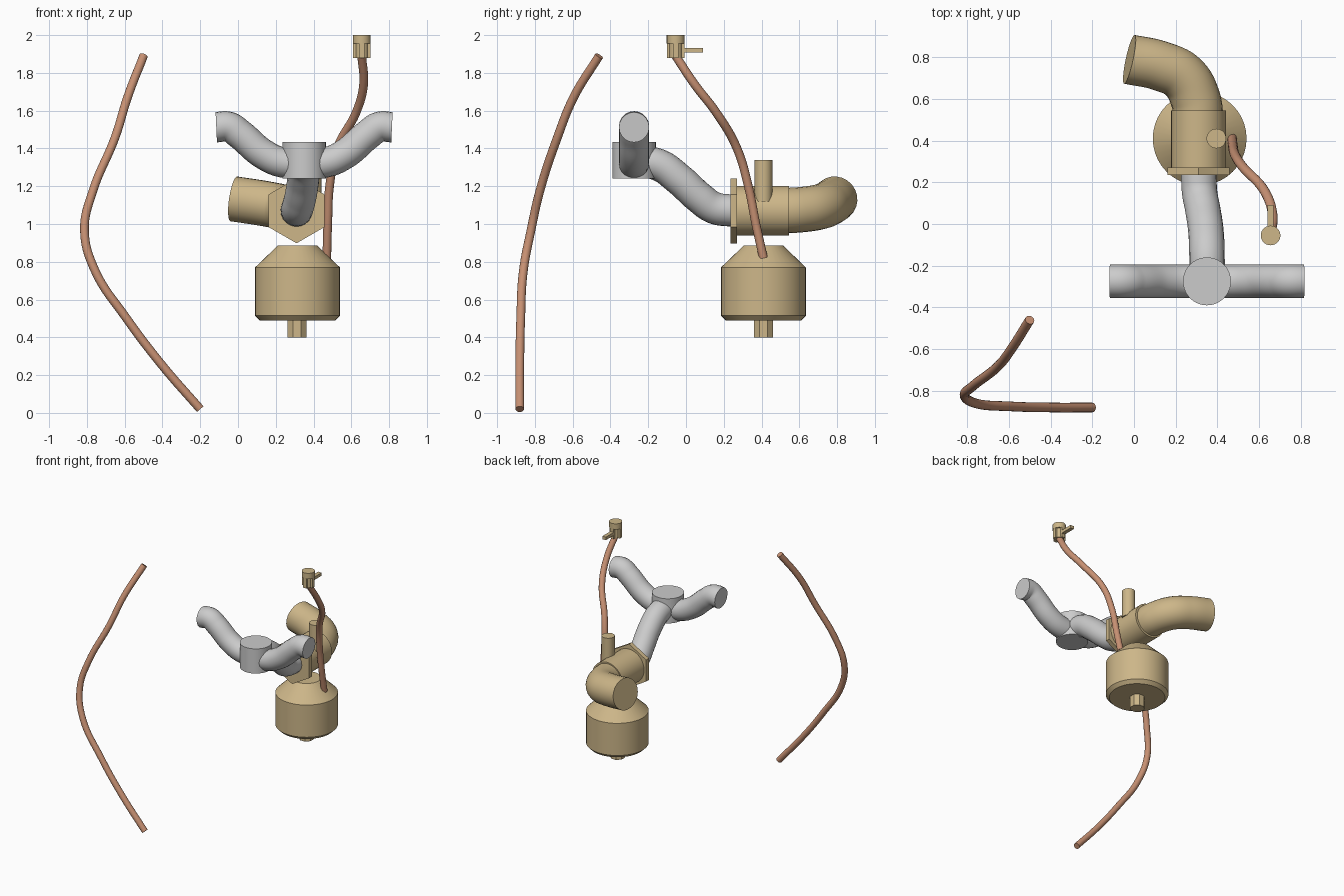
import bpy, bmesh, math
from mathutils import Vector, Matrix

if "Cube" in bpy.data.objects:
    bpy.data.objects.remove(bpy.data.objects["Cube"])


def material(name, rgb):
    m = bpy.data.materials.new(name)
    m.diffuse_color = (*rgb, 1)
    m.use_nodes = True
    m.node_tree.nodes["Principled BSDF"].inputs["Base Color"].default_value = m.diffuse_color
    return m


BRASS = material("brass", (0.61, 0.47, 0.25))
STEEL = material("pale grey", (0.60, 0.60, 0.60))
COPPER = material("copper", (0.57, 0.28, 0.17))


def finish(ob, name, mat):
    ob.name = name
    ob.data.materials.clear()
    ob.data.materials.append(mat)
    bpy.ops.object.select_all(action='DESELECT')
    ob.select_set(True)
    bpy.context.view_layer.objects.active = ob
    bpy.ops.object.shade_smooth_by_angle(angle=math.radians(35))
    return ob


def tube(name, mat, radius, points, sides=6):
    """Smooth capped pipe through the given points."""
    cu = bpy.data.curves.new(name, 'CURVE')
    cu.dimensions = '3D'
    cu.bevel_depth = radius
    cu.bevel_resolution = sides
    cu.resolution_u = 8
    cu.use_fill_caps = True
    sp = cu.splines.new('BEZIER')
    sp.bezier_points.add(len(points) - 1)
    for bp, p in zip(sp.bezier_points, points):
        bp.co = p
        bp.handle_left_type = bp.handle_right_type = 'AUTO'
    ob = bpy.data.objects.new(name, cu)
    bpy.context.collection.objects.link(ob)
    bpy.ops.object.select_all(action='DESELECT')
    ob.select_set(True)
    bpy.context.view_layer.objects.active = ob
    bpy.ops.object.convert(target='MESH')
    return finish(bpy.context.object, name, mat)


def lathe(name, mat, base, profile, axis='Z', sides=40, turn=0.0):
    """Capped solid of revolution; profile is (radius, distance along axis)."""
    bm = bmesh.new()
    rings = []
    for r, h in profile:
        ring = []
        for i in range(sides):
            a = turn + 2 * math.pi * i / sides
            u, v = r * math.cos(a), r * math.sin(a)
            co = (u, v, h) if axis == 'Z' else (u, h, v)
            ring.append(bm.verts.new(Vector(base) + Vector(co)))
        rings.append(ring)
    for a, b in zip(rings, rings[1:]):
        for i in range(sides):
            j = (i + 1) % sides
            bm.faces.new((a[i], a[j], b[j], b[i]))
    bm.faces.new(rings[0])
    bm.faces.new(rings[-1])
    bmesh.ops.recalc_face_normals(bm, faces=bm.faces)
    me = bpy.data.meshes.new(name)
    bm.to_mesh(me)
    bm.free()
    ob = bpy.data.objects.new(name, me)
    bpy.context.collection.objects.link(ob)
    return finish(ob, name, mat)


def box(name, mat, centre, size):
    bpy.ops.mesh.primitive_cube_add(size=1, location=centre)
    ob = bpy.context.object
    ob.scale = size
    return finish(ob, name, mat)


# Loose copper tube
tube("long_copper_tube", COPPER, 0.023, [
    (-0.2, -0.88, 0.02), (-0.4, -0.88, 0.25), (-0.59, -0.875, 0.5),
    (-0.76, -0.86, 0.76), (-0.813, -0.82, 0.97), (-0.77, -0.775, 1.17),
    (-0.65, -0.68, 1.46), (-0.585, -0.595, 1.67), (-0.5, -0.46, 1.89)])

# Copper tube from the tank to the tap
tube("short_copper_tube", COPPER, 0.023, [
    (0.47, 0.41, 0.82), (0.475, 0.37, 1.0), (0.485, 0.33, 1.2),
    (0.525, 0.27, 1.4), (0.625, 0.16, 1.59), (0.665, 0.045, 1.74),
    (0.655, -0.055, 1.89)])

# Tap: round cap over a ribbed neck, with a lever at the back
TX, TY = 0.655, -0.055
lathe("tap_cap", BRASS, (TX, TY, 0), [(0.047, 1.955), (0.047, 2.0)])
lathe("tap_neck", BRASS, (TX, TY, 0), [(0.035, 1.88), (0.035, 1.96)])
box("tap_rib_across", BRASS, (TX, TY, 1.918), (0.092, 0.03, 0.077))
box("tap_rib_along", BRASS, (TX, TY, 1.918), (0.03, 0.092, 0.077))
box("tap_lever", BRASS, (TX, 0.04, 1.92), (0.03, 0.10, 0.024))

# Three-way grey junction with two mirrored arms
JX, JY = 0.35, -0.275
lathe("junction", STEEL, (JX, JY, 0), [(0.115, 1.24), (0.115, 1.435)])
for side, s in (("left", -1), ("right", 1)):
    tube(side + "_arm", STEEL, 0.08, [
        (JX + s * dx, JY, z) for dx, z in
        ((0, 1.325), (0.11, 1.325), (0.215, 1.37), (0.34, 1.475),
         (0.40, 1.515), (0.465, 1.512))], 8)
tube("supply_pipe", STEEL, 0.085, [
    (0.35, -0.275, 1.33), (0.35, -0.15, 1.315), (0.345, -0.035, 1.235),
    (0.33, 0.07, 1.14), (0.315, 0.15, 1.085), (0.31, 0.25, 1.07)], 8)

# Valve: hexagonal flange, round body, top knob and bent outlet
VX, VZ = 0.31, 1.07
lathe("valve_flange", BRASS, (VX, 0, VZ), [(0.172, 0.235), (0.172, 0.27)],
      'Y', 6, math.pi / 6)
lathe("valve_body", BRASS, (VX, 0, VZ), [(0.132, 0.265), (0.132, 0.545)], 'Y')
lathe("valve_knob", BRASS, (0.395, 0.41, 0), [(0.047, 1.12), (0.047, 1.34)])
tube("outlet_elbow", BRASS, 0.12, [
    (0.31, 0.5, 1.07), (0.295, 0.6, 1.075), (0.235, 0.705, 1.09),
    (0.13, 0.757, 1.11), (-0.022, 0.79, 1.133)], 10)

# Tank with sloped shoulder and a drain plug
lathe("tank", BRASS, (0.315, 0.41, 0), [
    (0.2, 0.49), (0.225, 0.515), (0.225, 0.77), (0.105, 0.885)])
lathe("drain_plug", BRASS, (0.313, 0.41, 0), [(0.054, 0.4), (0.054, 0.5)],
      sides=8, turn=math.pi / 8)
